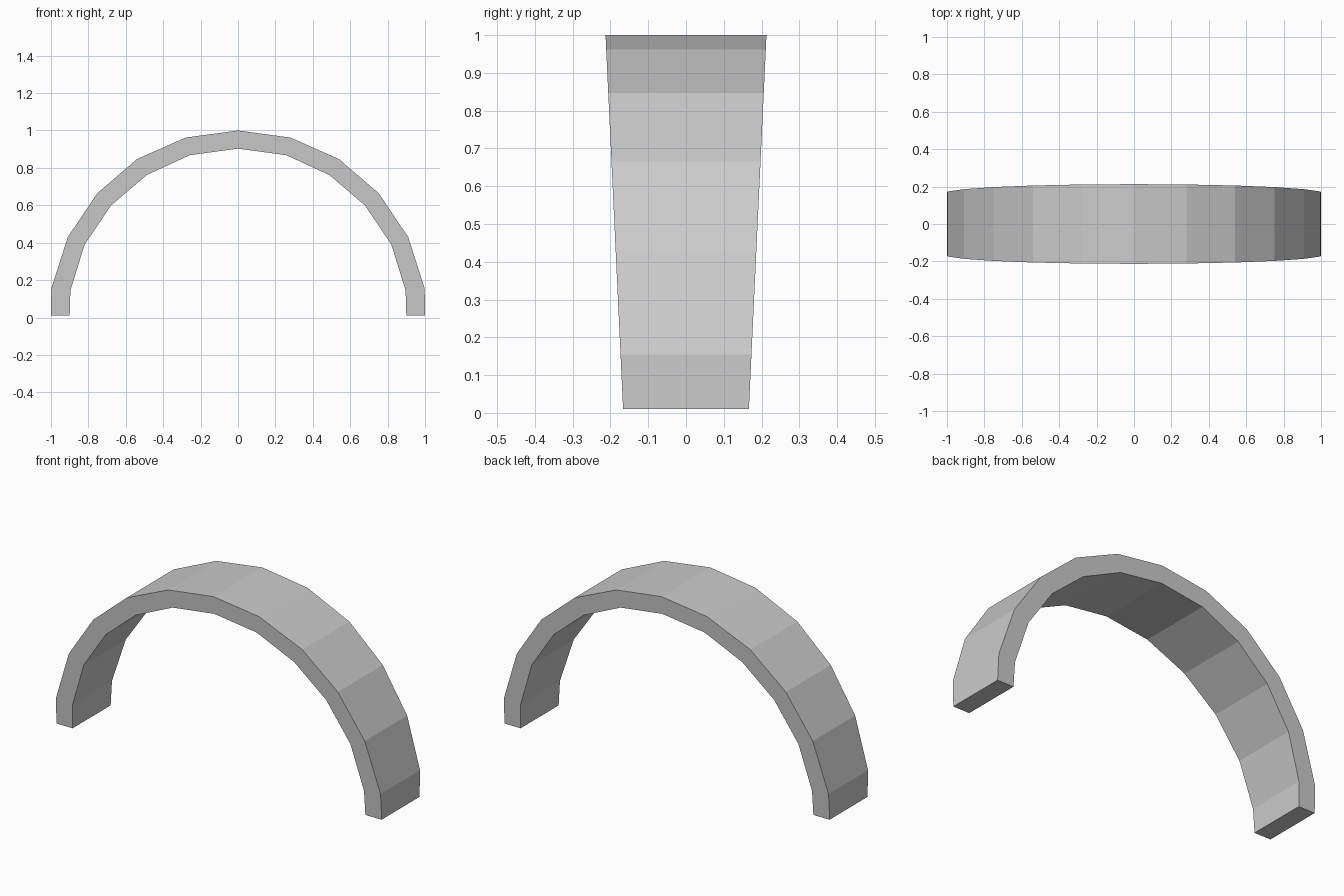
import bpy, bmesh

if "Cube" in bpy.data.objects:
    bpy.data.objects.remove(bpy.data.objects["Cube"])

# Right half of the arch profile (x, z), foot to crown
OUTER = [(1.0, 0.01), (0.998, 0.155), (0.91, 0.43), (0.752, 0.665), (0.54, 0.847), (0.28, 0.962), (0, 1.0)]
INNER = [(0.9, 0.01), (0.896, 0.145), (0.82, 0.39), (0.678, 0.6), (0.488, 0.762), (0.258, 0.868), (0, 0.903)]


def full(half):
    """Mirror a half profile into a left-to-right arch."""
    return [(-x, z) for x, z in half] + [p for p in reversed(half[:-1])]


def half_depth(z):
    """The band widens steadily towards the crown."""
    return 0.166 + 0.047 * z


# Arch band: a four-cornered section carried along the profile
bm = bmesh.new()
rings = []
for (xo, zo), (xi, zi) in zip(full(OUTER), full(INNER)):
    corners = [(xo, -1, zo), (xo, 1, zo), (xi, 1, zi), (xi, -1, zi)]
    rings.append([bm.verts.new((x, s * half_depth(z), z)) for x, s, z in corners])

for a, b in zip(rings, rings[1:]):
    for i in range(4):
        j = (i + 1) % 4
        bm.faces.new((a[i], a[j], b[j], b[i]))

# Flat undersides of the feet
bm.faces.new(rings[0])
bm.faces.new(rings[-1])
bmesh.ops.recalc_face_normals(bm, faces=bm.faces)

mesh = bpy.data.meshes.new("arch_band")
bm.to_mesh(mesh)
bm.free()
bpy.context.collection.objects.link(bpy.data.objects.new("arch_band", mesh))
